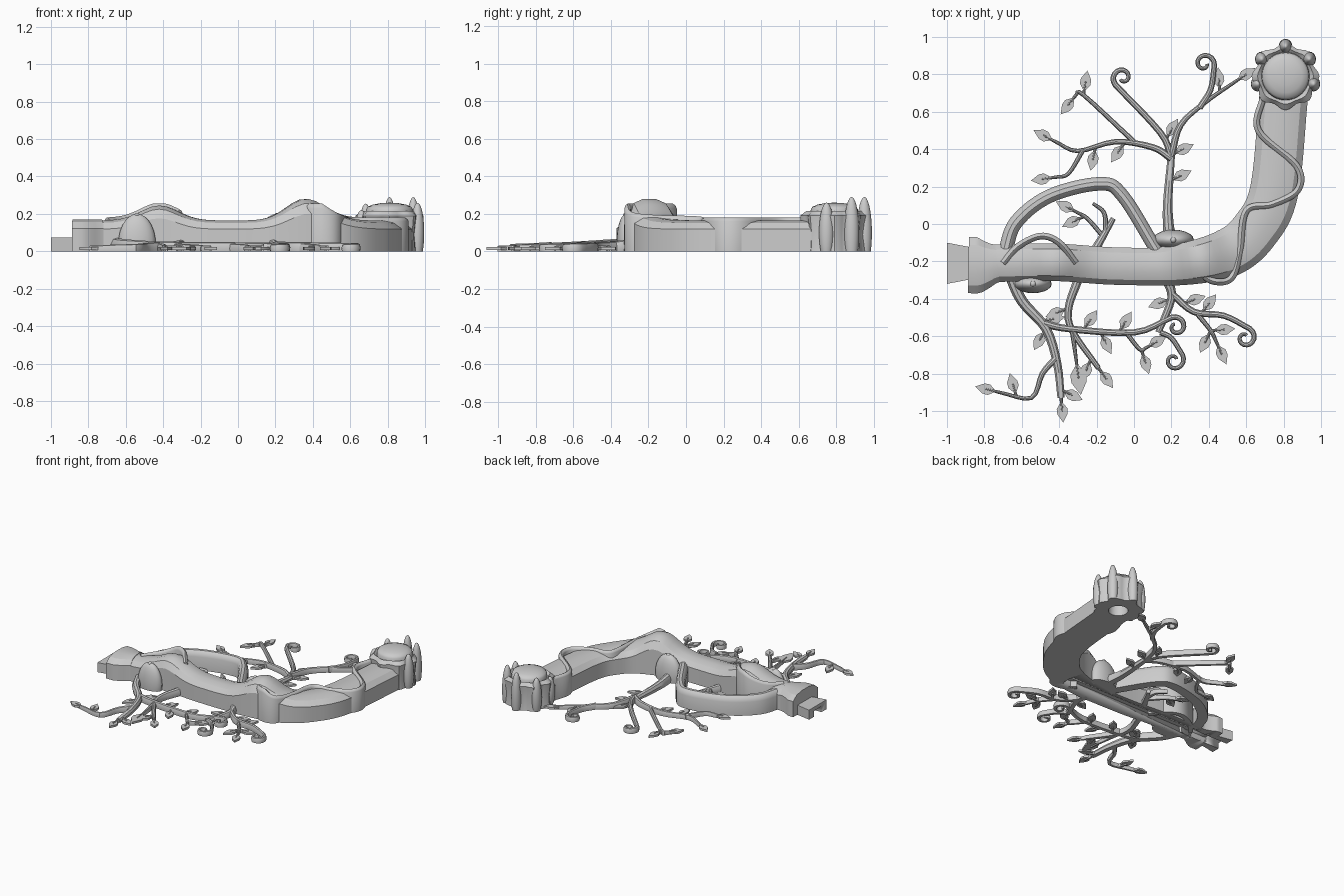
import bpy, bmesh, math
from mathutils import Vector, Matrix

if "Cube" in bpy.data.objects:
    bpy.data.objects.remove(bpy.data.objects["Cube"])

grey = bpy.data.materials.new("light grey")
grey.diffuse_color = (0.6, 0.6, 0.6, 1)
grey.use_nodes = True
grey.node_tree.nodes["Principled BSDF"].inputs["Base Color"].default_value = grey.diffuse_color


def mirrored(half):
    """Complete a symmetric profile from its left half."""
    return half + [(-u, v) for u, v in reversed(half) if u]


BODY = mirrored([(-1, 0), (-1, .72), (-.72, .92), (-.3, 1)])
ROOT = mirrored([(-.8, 0), (-1, .5), (-.6, .9), (0, 1)])
DRAPE = mirrored([(-1, 0), (-1, .9), (-.7, .96), (0, 1)])
BOX = mirrored([(-1, 0), (-1, 1)])


def finish(name, bm, angle=35):
    bmesh.ops.recalc_face_normals(bm, faces=bm.faces)
    me = bpy.data.meshes.new(name)
    bm.to_mesh(me)
    bm.free()
    me.materials.append(grey)
    ob = bpy.data.objects.new(name, me)
    bpy.context.collection.objects.link(ob)
    bpy.context.view_layer.objects.active = ob
    ob.select_set(True)
    bpy.ops.object.shade_smooth_by_angle(angle=math.radians(angle))
    ob.select_set(False)
    return ob


def smooth(pts, n):
    """Catmull-Rom curve through the points."""
    p = [Vector(q) for q in pts]
    if n == 1:
        return p
    p = [2 * p[0] - p[1]] + p + [2 * p[-1] - p[-2]]
    out = []
    for a, b, c, d in zip(p, p[1:], p[2:], p[3:]):
        for t in (i / n for i in range(n)):
            out.append(.5 * (2 * b + (c - a) * t + (2 * a - 5 * b + 4 * c - d) * t * t
                             + (3 * b - a - 3 * c + d) * t ** 3))
    return out + [p[-2]]


def heading(path, i):
    return (path[min(i + 1, len(path) - 1)] - path[max(i - 1, 0)]).normalized()


def sweep(bm, path, profile, width, height):
    """Sweep a ground-standing profile; width and height depend on (t, x)."""
    rings = []
    for i, q in enumerate(path):
        d, t = heading(path, i), i / (len(path) - 1)
        w, h = width(t, q.x), height(t, q.x)
        rings.append([bm.verts.new((q.x - d.y * u * w, q.y + d.x * u * w, v * h)) for u, v in profile])
    m = len(profile)
    for r, s in zip(rings, rings[1:]):
        for k in range(m):
            bm.faces.new((r[k], r[(k + 1) % m], s[(k + 1) % m], s[k]))
    bm.faces.new(rings[0])
    bm.faces.new(rings[-1])


def ramp(a, b):
    return lambda t, x: a + (b - a) * t


def ellipsoid(name, loc, radii):
    """Ellipsoid cut off at the ground."""
    bm = bmesh.new()
    bmesh.ops.create_uvsphere(bm, u_segments=20, v_segments=14, radius=1)
    bmesh.ops.transform(bm, verts=bm.verts, matrix=Matrix.Translation(loc) @ Matrix.Diagonal((*radii, 1)))
    bmesh.ops.bisect_plane(bm, geom=bm.verts[:] + bm.edges[:] + bm.faces[:], plane_co=(0, 0, 0),
                           plane_no=(0, 0, -1), clear_outer=True)
    bmesh.ops.holes_fill(bm, edges=[e for e in bm.edges if e.is_boundary])
    return finish(name, bm)


def ridge(t, x):
    """Height of the main body, with two humps."""
    return .165 + .08 * math.exp(-((x + .42) / .14) ** 2) + .115 * math.exp(-((x - .36) / .14) ** 2)


# main body, bending towards the back
bm = bmesh.new()
sweep(bm, smooth([(-.75, -.21), (-.42, -.205), (-.1, -.225), (.22, -.22), (.5, -.155), (.65, -.03), (.75, .18), (.8, .68)], 8),
      BODY, lambda t, x: .1 + .03 * min(1, max(0, (x - .1) / .4)), ridge)
body = finish("main_body", bm, 25)

# flared end collar and connector plug
bm = bmesh.new()
sweep(bm, smooth([(-.885, -.22), (-.82, -.22), (-.73, -.21)], 4), BODY,
      lambda t, x: .15 - .05 * min(1, max(0, (x + .83) / .09)), ramp(.17, .17))
collar = finish("end_collar", bm, 25)
bm = bmesh.new()
sweep(bm, smooth([(-1, -.21), (-.87, -.21)], 1), BOX, ramp(.11, .085), ramp(.075, .075))
plug = finish("connector_plug", bm)

# channel along the underside
bm = bmesh.new()
bmesh.ops.create_cube(bm, size=1, matrix=Matrix.Translation((-.3, -.21, 0)) @ Matrix.Diagonal((1.5, .09, .09, 1)))
cutter = finish("channel_cutter", bm)
cutter.hide_render = True
cutter.hide_viewport = True
for ob in (body, collar, plug):
    mod = ob.modifiers.new("channel", 'BOOLEAN')
    mod.operation = 'DIFFERENCE'
    mod.object = cutter

# arched side root
bm = bmesh.new()
sweep(bm, smooth([(-.69, -.15), (-.63, .01), (-.45, .15), (-.18, .215), (-.06, .15), (.12, -.14)], 7),
      BODY, ramp(.038, .035), ramp(.15, .14))
finish("arched_root", bm)

# vines draped over the body, reaching the ground where they overhang
bm = bmesh.new()
for pts in ([(-.7, -.21), (-.62, -.12), (-.5, -.065), (-.4, -.1), (-.31, -.21)],
            [(.33, -.24), (.42, -.305), (.52, -.29), (.565, -.15), (.6, .07), (.74, .105), (.875, .18), (.87, .31),
             (.665, .5), (.69, .68)]):
    sweep(bm, smooth(pts, 7), DRAPE, ramp(.018, .018), lambda t, x: min(ridge(t, x) + .015, .255))
finish("draped_vines", bm)

# rounded knots against the body
for name, x, y, a in (("front_knot", -.54, -.32, .1), ("back_knot", .21, -.085, .11)):
    ellipsoid(name, (x, y, .04), (a, a / 2, .16))
    ellipsoid(name + "_bud", (x, y, .19), (.016, .016, .016))
ellipsoid("top_stud", (-.13, -.22, .145), (.028, .028, .02))

# spreading branches with pointed leaves
branches, leaves = bmesh.new(), bmesh.new()
LEAF = [(-.5, 0), (-.15, .25), (.1, .24), (.5, 0), (.1, -.24), (-.15, -.25)]


def leaf(base, direction, size):
    """Flat pointed leaf with a short stalk growing from base."""
    d = direction.normalized()
    mid = base + d * size * .65
    rot = Matrix.Translation((mid.x, mid.y, 0)) @ Matrix.Rotation(math.atan2(d.y, d.x), 4, 'Z')
    low, high = ([leaves.verts.new(rot @ Vector((u * size, v * size, z))) for u, v in LEAF] for z in (.008, .024))
    leaves.faces.new(low)
    leaves.faces.new(high)
    for k in range(6):
        leaves.faces.new((low[k], low[(k + 1) % 6], high[(k + 1) % 6], high[k]))
    sweep(leaves, [base, mid], ROOT, ramp(.009, .006), ramp(.032, .03))


def branch(pts, w, side=(), tip=.115, curl=0):
    """Side leaves sit at signed fractions: plus is left, minus is right. Curl turns the end into a spiral."""
    path = smooth(pts, 4)
    for s in side:
        i = round(abs(s) * (len(path) - 1))
        leaf(path[i], Matrix.Rotation(math.copysign(1.05, s), 2) @ heading(path, i), .115)
    if curl:
        d = heading(path, len(path) - 1)
        arm = Vector((d.y, -d.x)) * curl * .055
        centre = path[-1] - arm
        path += [centre + (Matrix.Rotation(curl * .4 * k, 2) @ arm) * (1 - .045 * k) for k in range(1, 17)]
    elif tip:
        leaf(path[-1], heading(path, len(path) - 1), tip)
    sweep(branches, path, ROOT, ramp(w, .6 * w if w > .02 else .009), ramp(.02 + 1.7 * w, .034))


# back growth
branch([(.19, -.08), (.18, .1), (.2, .37)], .032, (-.8, -.95), 0)
branch([(.2, .35), (.1, .41), (-.1, .44), (-.3, .39), (-.42, .44)], .02, (.46, .65))
branch([(-.27, .4), (-.35, .27), (-.42, .25)], .013)
branch([(0, .44), (-.27, .69), (-.31, .69)], .014, (-.5,))
branch([(.2, .36), (.14, .49), (-.1, .745)], .019, (-.4,), curl=-1)
branch([(.2, .37), (.25, .53), (.38, .65), (.54, .76)], .02, (.85,))
branch([(.35, .62), (.41, .72), (.43, .85)], .017, curl=1)
# growth inside the arch
branch([(-.21, -.14), (-.11, .03)], .024, tip=0)
branch([(-.15, -.04), (-.16, .06), (-.22, .11)], .015, tip=0)
branch([(-.17, -.06), (-.25, .03), (-.3, .06)], .013, (.6,))
# front left growth
branch([(-.67, -.25), (-.6, -.41), (-.47, -.56), (-.41, -.75), (-.39, -.93)], .032, (-.5, .45, .95))
branch([(-.42, -.72), (-.49, -.8), (-.55, -.93), (-.72, -.9)], .018, (-.8,))
branch([(-.3, -.3), (-.35, -.45), (-.33, -.57), (-.19, -.77)], .024, (-.3, -.9))
branch([(-.33, -.57), (-.31, -.72)], .014, tip=.17)
# front right growth
branch([(-.49, -.53), (-.35, -.56), (0, -.58), (.2, -.5)], .02, (.45, .55, -.5), curl=-1)
branch([(-.05, -.57), (.03, -.67), (.06, -.665)], .013, (-.6,))
branch([(.14, -.58), (.2, -.61), (.26, -.7)], .015, curl=-1)
branch([(.18, -.3), (.2, -.4), (.13, -.58)], .028, (-.5,), 0)
branch([(.2, -.37), (.32, -.47), (.48, -.49), (.62, -.56)], .019, (.2, .45), curl=-1)
branch([(.33, -.47), (.41, -.57), (.44, -.63)], .014, (.5, -.5))
finish("branches", branches)
finish("leaves", leaves)

# lobed cup with domed top and a socket underneath: radius, height, lobe depth
N = 48
RINGS = [(0, .12, 0), (.07, .12, 0), (.07, 0, 0), (.165, 0, .06), (.158, .09, .08), (.17, .19, .07),
         (.145, .215, .03), (.128, .2, 0)]
RINGS += [(.125 * math.cos(k * math.pi / 8), .225 + .035 * math.sin(k * math.pi / 8), 0) for k in range(5)]
bm = bmesh.new()
grid = []
for r, z, wave in RINGS:
    grid.append([bm.verts.new((.81 + r * (1 + wave * math.cos(8 * a)) * math.cos(a),
                               .79 + r * (1 + wave * math.cos(8 * a)) * math.sin(a), z))
                 for a in (2 * math.pi * k / N for k in range(N))])
for r, s in zip(grid, grid[1:]):
    for k in range(N):
        bm.faces.new((r[k], r[(k + 1) % N], s[(k + 1) % N], s[k]))
bmesh.ops.remove_doubles(bm, verts=bm.verts, dist=1e-5)
finish("lobed_cup", bm)

# upright claws around the cup
for i, (deg, h) in enumerate([(-15, .26), (35, .29), (90, .29), (145, .255), (195, .22)]):
    a = math.radians(deg)
    ellipsoid("claw_%d" % (i + 1), (.81 + .155 * math.cos(a), .79 + .16 * math.sin(a), .1), (.036, .04, h - .1))
